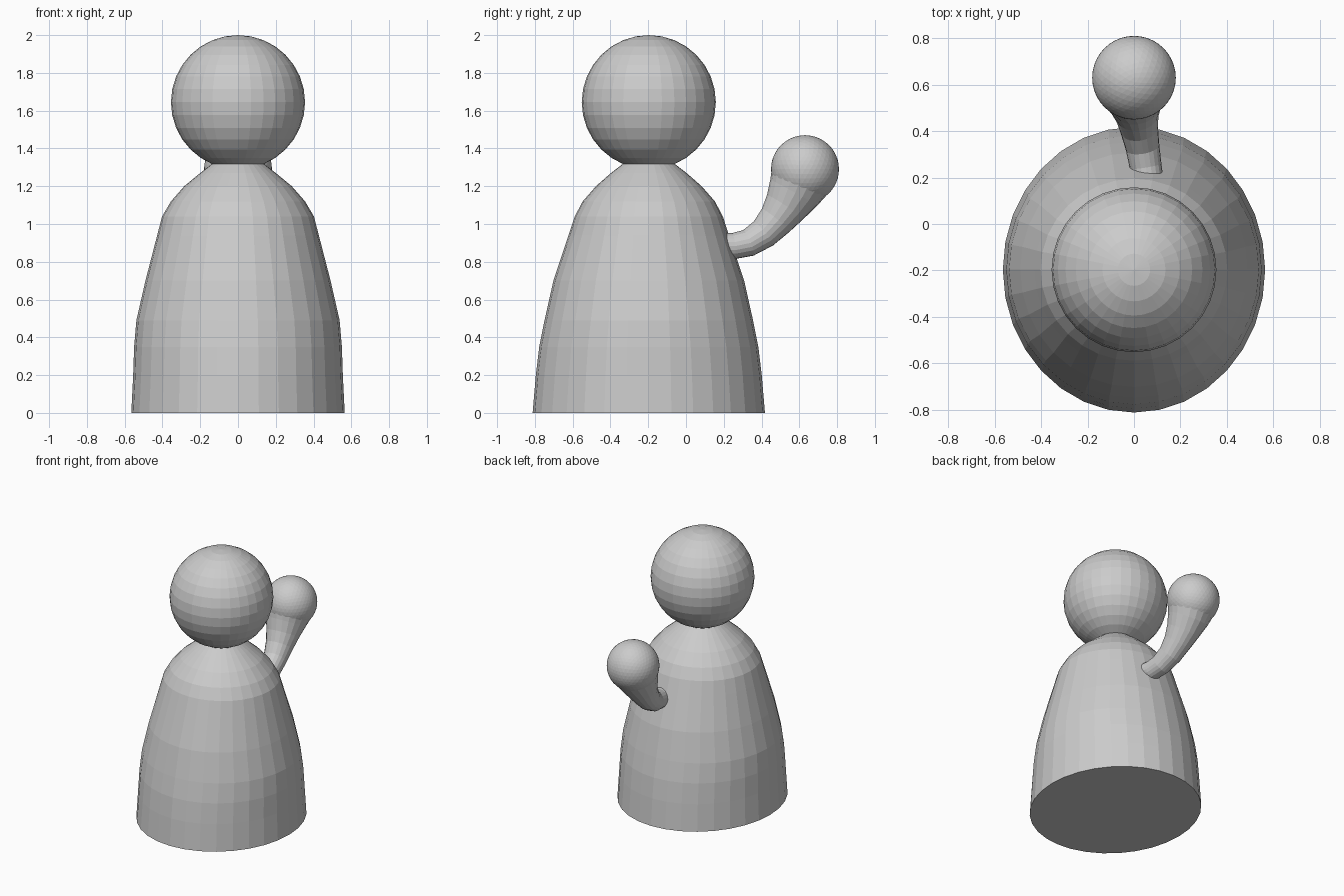
import bpy, bmesh
from math import sin, cos, pi
from mathutils import Vector

if "Cube" in bpy.data.objects:
    bpy.data.objects.remove(bpy.data.objects["Cube"])


def loft(name, rings, n):
    """Skin rings given as (centre, u axis, v axis) and cap both ends."""
    bm = bmesh.new()
    loops = []
    for c, u, v in rings:
        loops.append([bm.verts.new(c + u * cos(2 * pi * i / n) + v * sin(2 * pi * i / n))
                      for i in range(n)])
    for a, b in zip(loops, loops[1:]):
        for i in range(n):
            j = (i + 1) % n
            bm.faces.new((a[i], a[j], b[j], b[i]))
    bm.faces.new(loops[0][::-1])
    bm.faces.new(loops[-1])
    bmesh.ops.recalc_face_normals(bm, faces=bm.faces[:])
    mesh = bpy.data.meshes.new(name)
    bm.to_mesh(mesh)
    bm.free()
    obj = bpy.data.objects.new(name, mesh)
    bpy.context.collection.objects.link(obj)
    return obj


# Body: oval bell tapering to the neck (z, half width, half depth)
profile = [(0, .565, .615), (.2, .555, .598), (.35, .55, .58), (.49, .538, .552),
           (.7, .49, .505), (.94, .428, .425), (1.04, .402, .392),
           (1.12, .355, .35), (1.2, .285, .28), (1.27, .20, .20), (1.32, .135, .135)]
loft("body", [(Vector((0, -.197, z)), Vector((rx, 0, 0)), Vector((0, ry, 0)))
              for z, rx, ry in profile], 32)

# Head
bpy.ops.mesh.primitive_uv_sphere_add(segments=32, ring_count=16, radius=.355,
                                     location=(0, -.197, 1.645))
bpy.context.object.name = "head"

# Trunk: curved tube widening into a ball (x, y, z, radius)
path = [(.06, .19, .885, .066), (.05, .25, .883, .069), (.037, .33, .90, .073),
        (.022, .41, .95, .082), (.012, .475, 1.02, .096), (.005, .525, 1.09, .116),
        (0, .57, 1.165, .142), (0, .605, 1.235, .165)]
pts = [Vector(p[:3]) for p in path]
rings = []
for i, p in enumerate(pts):
    t = (pts[min(i + 1, len(pts) - 1)] - pts[max(i - 1, 0)]).normalized()
    u = t.cross(Vector((0, 0, 1))).normalized()
    rings.append((p, u * path[i][3], u.cross(t) * path[i][3]))
loft("trunk", rings, 20)

# Ball at the trunk end
bpy.ops.mesh.primitive_ico_sphere_add(subdivisions=4, radius=.18, location=(0, .63, 1.29))
bpy.context.object.name = "trunk_ball"
